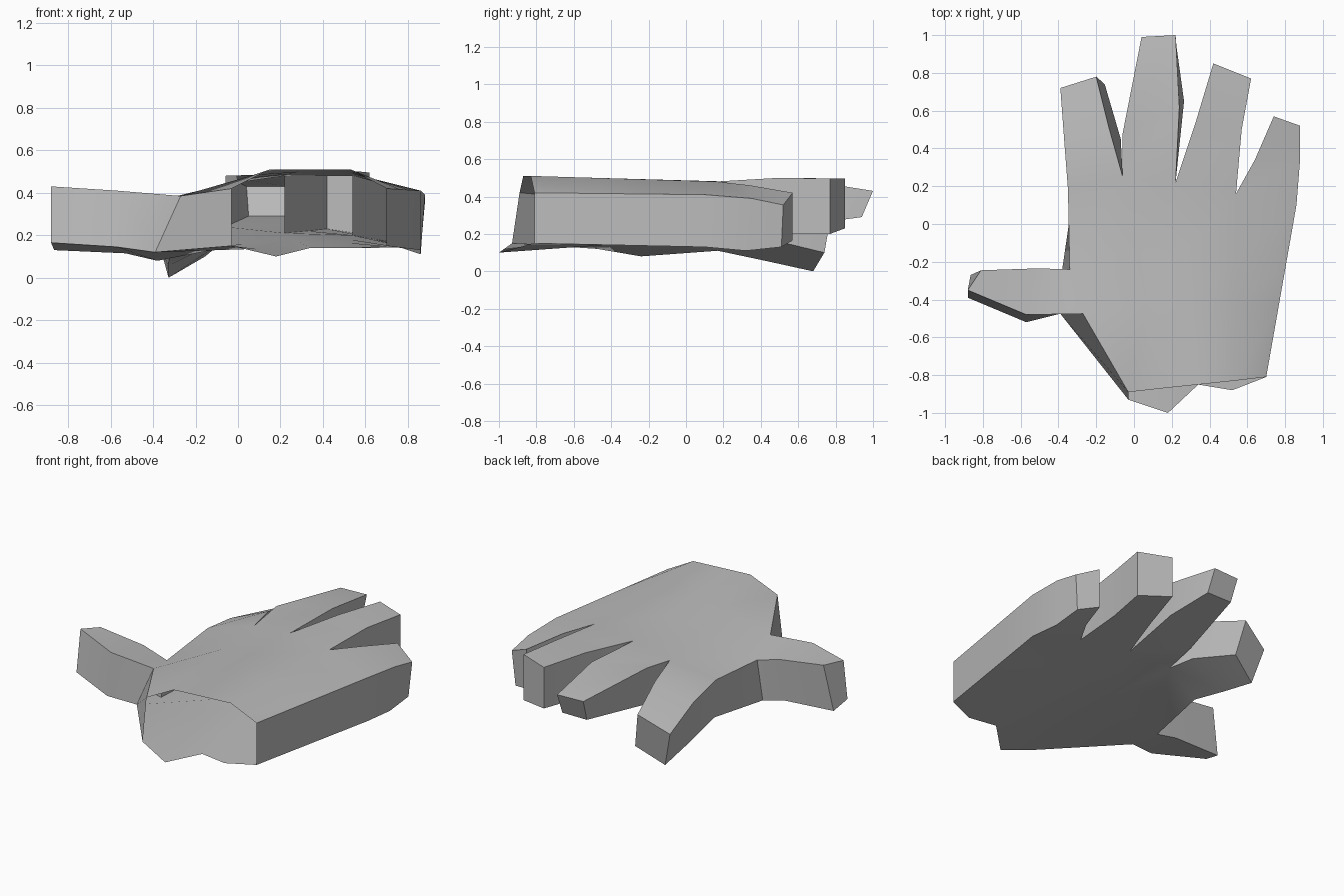
import bpy
import bmesh
from mathutils import Vector

# Remove the default cube
default_cube = bpy.data.objects.get("Cube")
if default_cube:
    bpy.data.objects.remove(default_cube, do_unlink=True)

# Single skin colour
skin = bpy.data.materials.new("plain_grey")
skin.use_nodes = True
GREY = (0.5, 0.5, 0.5, 1.0)
skin.diffuse_color = GREY
skin.node_tree.nodes["Principled BSDF"].inputs["Base Color"].default_value = GREY

bm = bmesh.new()


def palm_sheet(wrist, knuckles, thumb_edges):
    """Grid of vertices from wrist to knuckles, with the thumb side pulled to its own points."""
    wrist = [Vector(p) for p in wrist]
    knuckles = [Vector(p) for p in knuckles]
    rows = [wrist]
    for edge, amount in zip(thumb_edges, (0.4, 0.65)):
        row = [a.lerp(b, amount) for a, b in zip(wrist, knuckles)]
        row[0] = Vector(edge)
        rows.append(row)
    rows.append(knuckles)
    return [[bm.verts.new(p) for p in row] for row in rows]


def extend_digit(base_ring, *sections):
    """Grow a finger from a four-sided ring through further sections, then cap the tip."""
    ring = base_ring
    for section in sections:
        new_ring = [bm.verts.new(p) for p in section]
        for i in range(4):
            j = (i + 1) % 4
            bm.faces.new((ring[i], ring[j], new_ring[j], new_ring[i]))
        ring = new_ring
    bm.faces.new(ring)


# Back of the hand: arched across its width
back = palm_sheet(
    wrist=[(-.03, -.89, .42), (.15, -.87, .51), (.34, -.85, .51), (.53, -.83, .51), (.7, -.81, .42)],
    knuckles=[(-.35, .19, .37), (-.06, .25, .44), (.22, .22, .48), (.54, .16, .48), (.86, .1, .41)],
    thumb_edges=[(-.27, -.475, .385), (-.34, -.24, .33)])

# Palm side: nearly flat, with an uneven wrist rim
palm = palm_sheet(
    wrist=[(-.03, -.93, .15), (.18, -1, .1), (.34, -.85, .14), (.52, -.88, .14), (.7, -.81, .15)],
    knuckles=[(-.32, .17, .11), (-.06, .25, .19), (.22, .22, .21), (.54, .16, .2), (.86, .1, .13)],
    thumb_edges=[(-.39, -.475, .12), (-.38, -.24, .08)])

for sheet in (back, palm):
    for r in range(3):
        for c in range(4):
            bm.faces.new((sheet[r][c], sheet[r][c + 1], sheet[r + 1][c + 1], sheet[r + 1][c]))

# Side walls; the wrist stays open and the thumb fills the gap on its side
for r, c in ((0, 0), (2, 0), (0, 4), (1, 4), (2, 4)):
    bm.faces.new((back[r][c], back[r + 1][c], palm[r + 1][c], palm[r][c]))

# Fingers: each section lists upper left, upper right, lower right, lower left
index_finger = (
    [(-.37, .45, .33), (-.13, .5, .42), (-.07, .45, .17), (-.33, .43, .055)],
    [(-.39, .72, .23), (-.2, .78, .33), (-.155, .74, .1), (-.327, .68, 0)])
middle_finger = (
    [(-.06, .48, .48), (.24, .62, .49), (.265, .65, .25), (-.06, .45, .24)],
    [(.04, .99, .43), (.22, 1, .43), (.225, .94, .29), (.05, .94, .29)])
ring_finger = (
    [(.33, .55, .5), (.57, .5, .5), (.57, .5, .2), (.33, .55, .22)],
    [(.42, .85, .495), (.62, .77, .495), (.62, .77, .2), (.42, .85, .23)])
little_finger = (
    [(.64, .34, .46), (.88, .35, .39), (.86, .32, .11), (.65, .34, .18)],
    [(.74, .57, .42), (.88, .52, .355), (.86, .51, .13), (.74, .57, .165)])

fingers = (index_finger, middle_finger, ring_finger, little_finger)
for c, sections in enumerate(fingers):
    extend_digit([back[3][c], back[3][c + 1], palm[3][c + 1], palm[3][c]], *sections)

# Thumb: upper front, upper rear, lower rear, lower front
extend_digit(
    [back[1][0], back[2][0], palm[2][0], palm[1][0]],
    [(-.57, -.48, .41), (-.51, -.235, .38), (-.53, -.25, .115), (-.57, -.52, .145)],
    [(-.88, -.35, .43), (-.81, -.245, .42), (-.865, -.27, .13), (-.88, -.39, .165)])

bmesh.ops.recalc_face_normals(bm, faces=bm.faces[:])
mesh = bpy.data.meshes.new("open_hand")
bm.to_mesh(mesh)
bm.free()
mesh.materials.append(skin)

hand = bpy.data.objects.new("open_hand", mesh)
bpy.context.scene.collection.objects.link(hand)
bpy.ops.object.select_all(action="DESELECT")
hand.select_set(True)
bpy.context.view_layer.objects.active = hand
bpy.ops.object.shade_smooth_by_angle()
